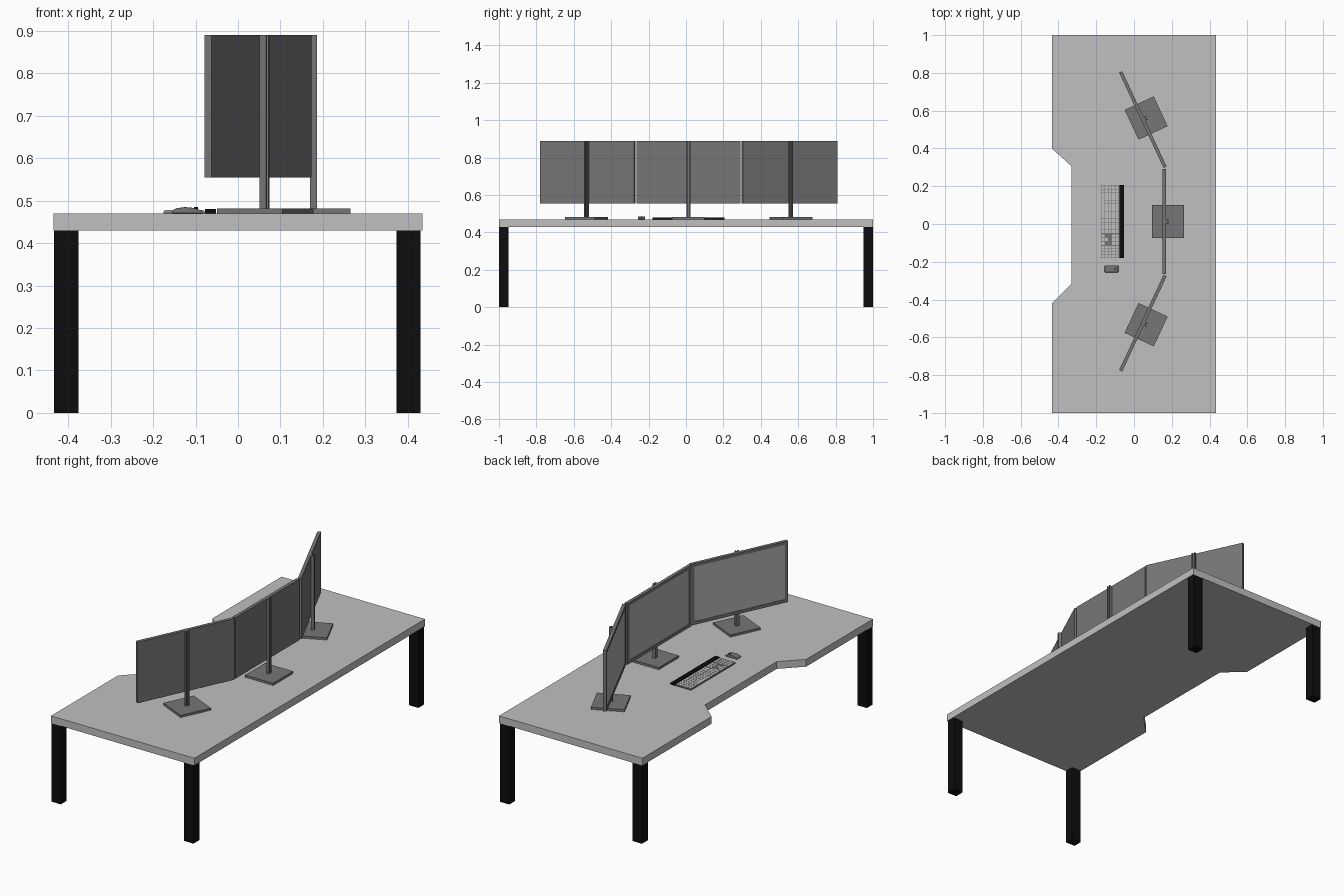
import bpy, bmesh
from math import radians
from mathutils import Matrix, Vector

cube = bpy.data.objects.get("Cube")
if cube:
    bpy.data.objects.remove(cube, do_unlink=True)


def material(name, v):
    m = bpy.data.materials.new(name)
    m.use_nodes = True
    m.diffuse_color = (v, v, v, 1)
    bsdf = m.node_tree.nodes["Principled BSDF"]
    bsdf.inputs["Base Color"].default_value = (v, v, v, 1)
    return m


SILVER = material("light silver", 0.53)
GREY = material("mid grey", 0.18)
SCREEN = material("screen grey", 0.45)
BLACK = material("black", 0.004)


def finish(name, bm, *mats):
    bmesh.ops.recalc_face_normals(bm, faces=bm.faces)
    mesh = bpy.data.meshes.new(name)
    bm.to_mesh(mesh)
    bm.free()
    for m in mats:
        mesh.materials.append(m)
    obj = bpy.data.objects.new(name, mesh)
    bpy.context.collection.objects.link(obj)
    return obj


def add_box(bm, lo, hi):
    lo, hi = Vector(lo), Vector(hi)
    mat = Matrix.Translation((lo + hi) / 2) @ Matrix.Diagonal((*(hi - lo), 1))
    return bmesh.ops.create_cube(bm, size=1, matrix=mat)["verts"]


def box(name, lo, hi, mat):
    bm = bmesh.new()
    add_box(bm, lo, hi)
    return finish(name, bm, mat)


def prism(name, points, depth, mat):
    """Extrude a closed outline along a depth vector."""
    bm = bmesh.new()
    face = bm.faces.new([bm.verts.new(p) for p in points])
    ext = bmesh.ops.extrude_face_region(bm, geom=[face])["geom"]
    bmesh.ops.translate(bm, vec=depth,
                        verts=[v for v in ext if isinstance(v, bmesh.types.BMVert)])
    return finish(name, bm, mat)


# Desk top with a seating cut-out
TOP = 0.47
outline = [(-0.435, -1), (0.435, -1), (0.435, 1), (-0.435, 1),
           (-0.435, 0.40), (-0.33, 0.305), (-0.33, -0.315), (-0.435, -0.42)]
prism("desk_top", [(x, y, 0.43) for x, y in outline], (0, 0, 0.04), SILVER)

# Legs
for xn, x in (("front", -0.433), ("back", 0.373)):
    for yn, y in (("right", -1), ("left", 0.95)):
        box(f"leg_{xn}_{yn}", (x, y, 0), (x + 0.057, y + 0.05, 0.43), BLACK)


# Monitors: panel with inset screen, channel post and base plate
def monitor(side, x, y, angle):
    place = Matrix.Translation((x, y, 0)) @ Matrix.Rotation(radians(angle), 4, "Z")
    bm = bmesh.new()
    add_box(bm, (-0.009, -0.278, 0.555), (0.009, 0.278, 0.89))
    bm.normal_update()
    front = min(bm.faces, key=lambda f: f.normal.x)
    bmesh.ops.inset_region(bm, faces=[front], thickness=0.024, depth=0)
    bmesh.ops.inset_region(bm, faces=[front], thickness=0.001, depth=-0.002)
    front.material_index = 1
    parts = [finish(f"{side}_monitor_panel", bm, GREY, SCREEN)]
    channel = [(0.009, -0.01), (0.025, -0.01), (0.025, -0.005), (0.015, -0.005),
               (0.015, 0.005), (0.025, 0.005), (0.025, 0.01), (0.009, 0.01)]
    parts.append(prism(f"{side}_monitor_post", [(a, b, 0.48) for a, b in channel],
                       (0, 0, 0.41), GREY))
    parts.append(box(f"{side}_monitor_base", (-0.066, -0.087, TOP),
                     (0.104, 0.087, 0.482), GREY))
    for p in parts:
        p.matrix_world = place


monitor("right", 0.047, -0.525, -25)
monitor("centre", 0.161, 0.013, 0)
monitor("left", 0.047, 0.553, 25)

# Keyboard tray and rear strip
box("keyboard_tray", (-0.175, -0.18, TOP), (-0.078, 0.207, 0.475), GREY)
box("keyboard_strip", (-0.078, -0.18, TOP), (-0.052, 0.207, 0.480), BLACK)

# Keys: main block, navigation block and number pad
bm = bmesh.new()


def key(row, y0, y1):
    x = -0.173 + row * 0.0186
    add_box(bm, (x, y0 + 0.0008, 0.474), (x + 0.0176, y1 - 0.0008, 0.478))


for row in range(5):
    for col in range(13):
        y = 0.204 - col * 0.0195
        if row == 0 and 3 <= col <= 8:
            continue
        key(row, y - 0.0195, y)
    for col in range(3):
        y = -0.054 - col * 0.019
        if row in (0, 3, 4) or (row == 1 and col == 1):
            key(row, y - 0.019, y)
    for col in range(4):
        y = -0.116 - col * 0.0155
        key(row, y - 0.0155, y)
key(0, 0.029, 0.1455)
finish("keyboard_keys", bm, SILVER)

# Mouse with a domed side profile and a scroll wheel
profile = [(-0.155, 0.47), (-0.155, 0.477), (-0.145, 0.482), (-0.125, 0.485),
           (-0.105, 0.483), (-0.09, 0.478), (-0.083, 0.474), (-0.083, 0.47)]
mouse = prism("mouse_body", [(x, -0.256, z) for x, z in profile], (0, 0.036, 0), GREY)
bevel = mouse.modifiers.new("soft edges", "BEVEL")
bevel.width = 0.003
bevel.segments = 2
box("mouse_wheel", (-0.104, -0.241, 0.478), (-0.094, -0.235, 0.4845), BLACK)
